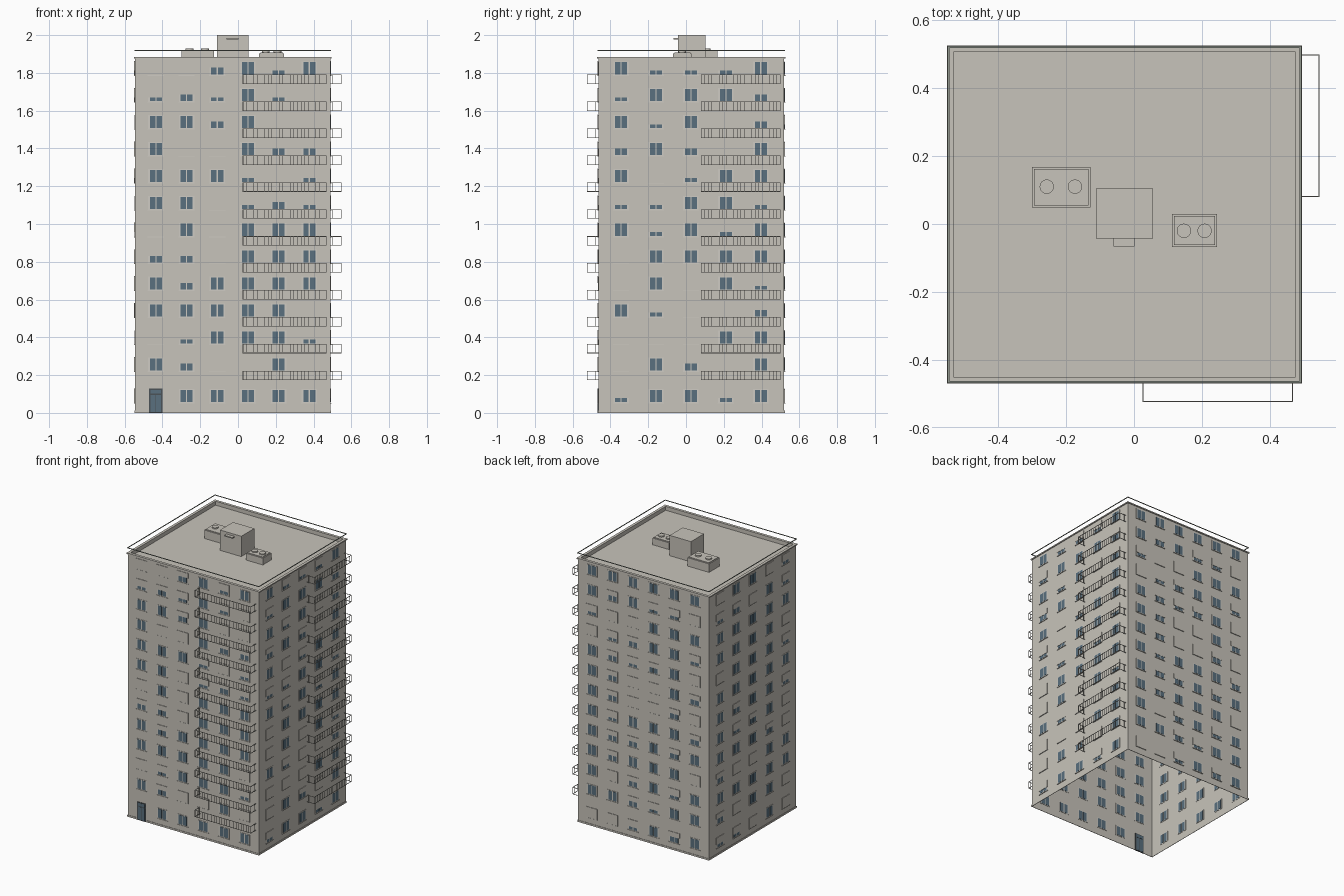
import bpy, bmesh, random
from mathutils import Matrix, Vector

cube = bpy.data.objects.get("Cube")
if cube:
    bpy.data.objects.remove(cube, do_unlink=True)


def material(name, rgb):
    m = bpy.data.materials.new(name)
    m.use_nodes = True
    m.diffuse_color = (*rgb, 1)
    m.node_tree.nodes["Principled BSDF"].inputs["Base Color"].default_value = (*rgb, 1)
    return m


STONE = material("warm grey concrete", (0.575, 0.55, 0.495))
TRIM = material("pale window trim", (0.62, 0.60, 0.55))
GLASS = material("blue grey glass", (0.10, 0.16, 0.21))
DARK = material("dark door frame", (0.07, 0.085, 0.095))
METAL = material("light railing metal", (0.48, 0.47, 0.43))
RAIL = material("green grey rail", (0.28, 0.31, 0.27))

# Outer wall limits
X0, X1, Y0, Y1 = -0.545, 0.489, -0.464, 0.52
ROOF, TOP, STOREY = 1.855, 1.883, 0.1425


def box(bm, lo, hi, mat=0):
    lo, hi = Vector(lo), Vector(hi)
    size = hi - lo
    mtx = Matrix.Translation((lo + hi) / 2) @ Matrix.Diagonal((*size, 1))
    verts = bmesh.ops.create_cube(bm, size=1, matrix=mtx)["verts"]
    for f in {f for v in verts for f in v.link_faces}:
        f.material_index = mat


def wall_box(bm, side, u0, u1, z0, z1, d0, d1, mat=0):
    """Box on a wall: u runs along the wall, d is distance outward from it."""
    if side == "front":
        box(bm, (u0, Y0 - d1, z0), (u1, Y0 - d0, z1), mat)
    elif side == "back":
        box(bm, (u0, Y1 + d0, z0), (u1, Y1 + d1, z1), mat)
    elif side == "left":
        box(bm, (X1 + d0, u0, z0), (X1 + d1, u1, z1), mat)
    else:
        box(bm, (X0 - d1, u0, z0), (X0 - d0, u1, z1), mat)


def ring(bm, out, inn, z0, z1):
    """Square ring around the wall line, from inn to out beyond it."""
    for side in ("front", "back"):
        wall_box(bm, side, X0 - out, X1 + out, z0, z1, inn, out)
    for side in ("left", "right"):
        wall_box(bm, side, Y0 - inn, Y1 + inn, z0, z1, inn, out)


def finish(name, bm, *mats):
    me = bpy.data.meshes.new(name)
    bm.to_mesh(me)
    bm.free()
    for m in mats:
        me.materials.append(m)
    ob = bpy.data.objects.new(name, me)
    bpy.context.collection.objects.link(ob)


# Tower shell, open underneath, with the roof deck on top
bm = bmesh.new()
box(bm, (X0, Y0, 0), (X1, Y1, ROOF))
bmesh.ops.delete(bm, geom=[f for f in bm.faces if f.normal.z < -0.5], context="FACES_ONLY")
finish("tower_walls", bm, STONE)

# Parapet with overhanging cap, and plinth
bm = bmesh.new()
ring(bm, 0, -0.013, ROOF, TOP - 0.008)
ring(bm, 0.006, -0.013, TOP - 0.008, TOP)
finish("parapet", bm, STONE)
bm = bmesh.new()
ring(bm, 0.003, 0, 0, 0.012)
finish("plinth", bm, STONE)

# Thin rail above the parapet
bm = bmesh.new()
ring(bm, 0.004, -0.001, TOP + 0.033, TOP + 0.037)
finish("roof_rail", bm, RAIL)


# Windows: trim, two panes, a sill and a roller shutter lowered part way
def window(bm, side, u, z, opening):
    wall_box(bm, side, u - 0.041, u + 0.041, z - 0.037, z + 0.037, -0.002, 0.002, 0)
    for s in (-1, 1):
        c = u + s * 0.0175
        wall_box(bm, side, c - 0.0145, c + 0.0145, z - 0.032, z + 0.032, -0.003, 0.003, 1)
    wall_box(bm, side, u - 0.043, u + 0.043, z - 0.04, z - 0.037, 0, 0.0055, 0)
    if opening < 1:
        bottom = z - 0.037 + 0.07 * opening
        wall_box(bm, side, u - 0.043, u + 0.043, bottom, z + 0.039, 0.001, 0.0045, 2)


# Shutters, top storey first: F open, H half, Q mostly closed, N closed
OPENING = {"F": 1, "H": 0.58, "Q": 0.36, "N": 0}
FRONT = ("NNHFQF QHQFQN FFHFNN FNNFHH FFFQNQ FFNQHQ NFNFFF "
         "HHNFFF FHFFFF FFFFFN NQFFFQ FHNNFN NFFFFF").split()
LEFT = ("FQQQF QFFFH FQFNH HFHNF FNQFF QQFFQ FQFQF "
        "NFFFF NFNFQ FQNNH NNNFF NFHNF QFFQF").split()
random.seed(4)


def random_rows(count):
    return ["".join(random.choices("FHQN", (5, 2, 2, 2), k=count)) for _ in levels]


wide = [-0.435 + 0.1625 * i for i in range(6)]
narrow = [-0.344 + 0.185 * i for i in range(5)]
levels = [0.09] + [0.257 + STOREY * i for i in range(12)]
for side, columns, rows in (("front", wide, FRONT), ("back", wide, random_rows(6)),
                            ("left", narrow, LEFT), ("right", narrow, random_rows(5))):
    bm = bmesh.new()
    for z, row in zip(reversed(levels), rows):
        for u, state in zip(columns, row):
            if side == "front" and z == levels[0] and u == wide[0]:
                continue    # entrance stands here
            window(bm, side, u, z, OPENING[state])
    finish(side + "_windows", bm, TRIM, GLASS, STONE)

# Entrance door with transom
bm = bmesh.new()
wall_box(bm, "front", -0.47, -0.40, 0, 0.128, -0.003, 0.004, 0)
wall_box(bm, "front", -0.462, -0.408, 0.102, 0.122, -0.004, 0.005, 1)
wall_box(bm, "front", -0.462, -0.437, 0.006, 0.096, -0.004, 0.005, 1)
wall_box(bm, "front", -0.433, -0.408, 0.006, 0.096, -0.004, 0.005, 1)
finish("entrance_door", bm, DARK, GLASS)


# Balcony railings: top and bottom rails, corner posts and balusters
def balcony(bm, side, u0, u1, z, depth):
    t = 0.003
    for h in (z, z + 0.047):
        wall_box(bm, side, u0, u1, h, h + t, depth - t, depth)
        for u in (u0, u1 - t):
            wall_box(bm, side, u, u + t, h, h + t, 0, depth - t)
    for u in (u0, u1 - t):
        for d in (0.015, depth):
            wall_box(bm, side, u, u + t, z + t, z + 0.047, d - t, d)
    n = round((u1 - u0) / 0.019)
    for i in range(1, n):
        u = u0 + (u1 - u0) * i / n
        wall_box(bm, side, u - 0.001, u + 0.001, z + t, z + 0.047, depth - 0.0025, depth - 0.0005)


for side, u0, u1, depth in (("front", 0.025, 0.469, 0.06), ("left", 0.08, 0.5, 0.058)):
    bm = bmesh.new()
    for i in range(12):
        balcony(bm, side, u0, u1, 0.173 + STOREY * i, depth)
    finish(side + "_balcony_railings", bm, METAL)

# Lift housing on the roof, with a small canopy
bm = bmesh.new()
box(bm, (-0.112, -0.043, ROOF), (0.056, 0.104, 2.0))
box(bm, (-0.06, -0.066, 1.977), (0.002, -0.043, 1.985))
finish("lift_housing", bm, STONE)


# Ventilation units: body, lid and two round fans
def vent(name, x0, x1, y0, y1, top, fans, fan_y):
    bm = bmesh.new()
    box(bm, (x0, y0, ROOF), (x1, y1, top - 0.005))
    box(bm, (x0 + 0.006, y0 + 0.006, top - 0.005), (x1 - 0.006, y1 - 0.006, top))
    for x in fans:
        bmesh.ops.create_cone(bm, cap_ends=True, segments=24, radius1=0.021, radius2=0.021,
                              depth=0.008, matrix=Matrix.Translation((x, fan_y, top + 0.004)))
    finish(name, bm, STONE)


vent("large_vent_unit", -0.30, -0.128, 0.048, 0.168, 1.92, (-0.257, -0.174), 0.11)
vent("small_vent_unit", 0.112, 0.244, -0.068, 0.03, 1.908, (0.147, 0.208), -0.02)
